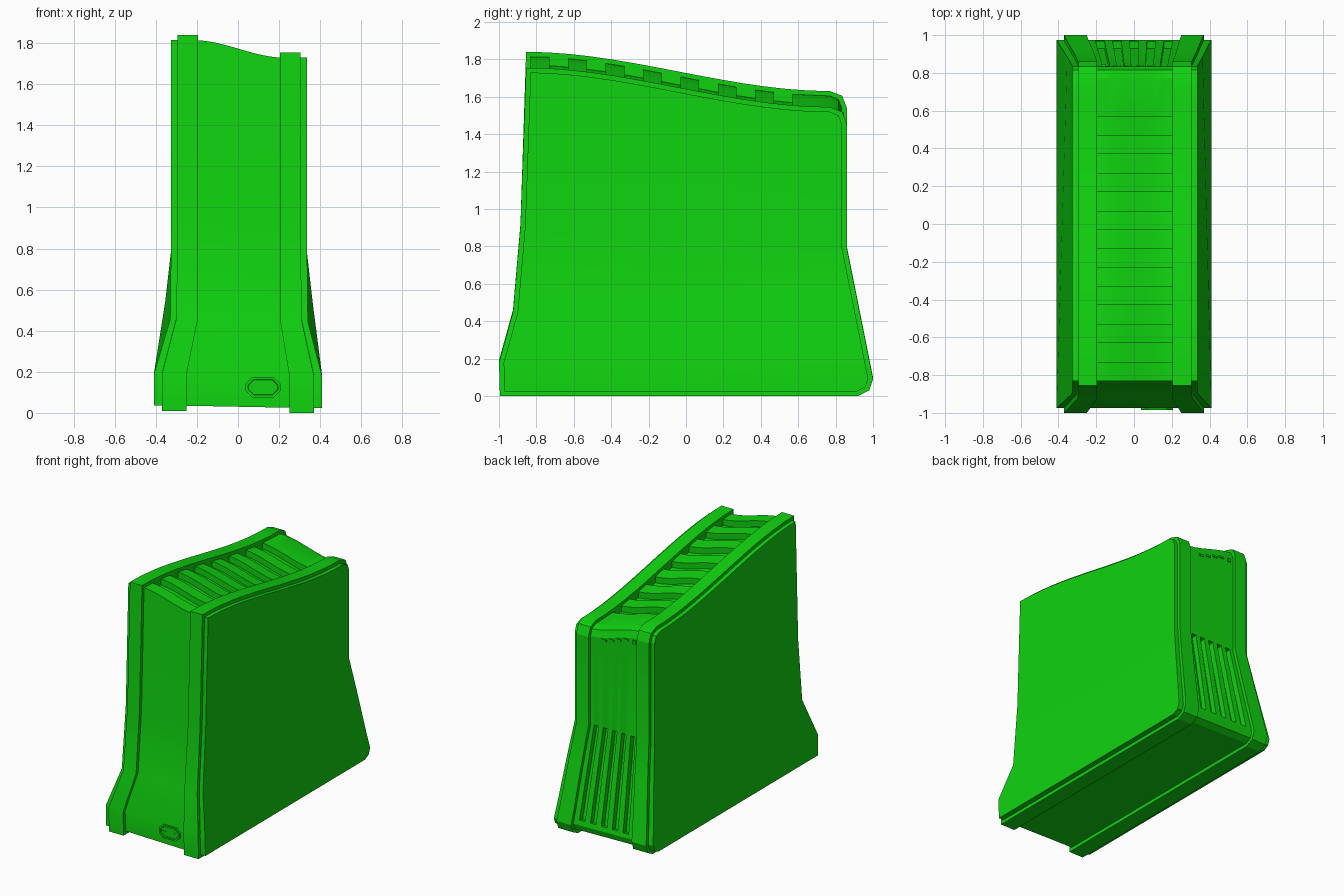
import bpy, bmesh
from mathutils import Vector

if "Cube" in bpy.data.objects:
    bpy.data.objects.remove(bpy.data.objects["Cube"])

green = bpy.data.materials.new("green")
green.diffuse_color = (0.005, 0.65, 0.005, 1)
green.use_nodes = True
green.node_tree.nodes["Principled BSDF"].inputs["Base Color"].default_value = green.diffuse_color


def smooth(t):
    return t * t * (3 - 2 * t)


def finish(name, bm):
    bmesh.ops.recalc_face_normals(bm, faces=bm.faces)
    me = bpy.data.meshes.new(name)
    bm.to_mesh(me)
    bm.free()
    ob = bpy.data.objects.new(name, me)
    bpy.context.collection.objects.link(ob)
    me.materials.append(green)
    return ob


def loft(name, rings, caps=None):
    """Skin a list of closed rings; caps is a list of index loops used on both ends."""
    bm = bmesh.new()
    vs = [[bm.verts.new(p) for p in r] for r in rings]
    n = len(rings[0])
    for a, b in zip(vs, vs[1:]):
        for i in range(n):
            j = (i + 1) % n
            bm.faces.new((a[i], a[j], b[j], b[i]))
    for ring in (vs[0], vs[-1]):
        for loop in caps or [range(n)]:
            bm.faces.new([ring[i] for i in loop])
    return finish(name, bm)


def box(name, c, size):
    bm = bmesh.new()
    bmesh.ops.create_cube(bm, size=1)
    for v in bm.verts:
        v.co = Vector(c) + Vector([v.co[i] * size[i] for i in range(3)])
    return finish(name, bm)


def inset(pts, d):
    """Mitred inward offset of the clockwise side outline."""
    out, n = [], len(pts)
    for i in range(n):
        a, p, b = (Vector(pts[k % n][:2]) for k in (i - 1, i, i + 1))
        u, v = (p - a).normalized(), (b - p).normalized()
        n1, n2 = Vector((u.y, -u.x)), Vector((v.y, -v.x))
        q = p + (n1 + n2) * (d / (1 + n1.dot(n2)))
        out.append((q.x, q.y) + tuple(pts[i][2:]))
    return out


def top_z(y):
    return 1.84 - 0.21 * smooth(min(1, max(0, (y + 0.855) / 1.625)))


# Side outline: y, z, then half widths of core, rim and side panel
UP, LOW = (0.2, 0.3, 0.33), (0.25, 0.37, 0.41)


def mix(t):
    return tuple(u + (l - u) * t for u, l in zip(UP, LOW))


STEPS = 14
outline = [(-0.995, 0.01) + LOW, (-1.0, 0.19) + LOW,
           (-0.925, 0.46, 0.2, 0.305, 0.335), (-0.885, 0.92) + UP]
for k in range(STEPS + 1):
    y = -0.855 + 1.625 * k / STEPS
    outline.append((y, top_z(y)) + UP)
outline += [(0.835, 1.605) + UP, (0.86, 1.54) + UP]
back = len(outline)
outline += [(0.86, 0.8) + UP, (0.91, 0.55) + mix(0.36), (0.976, 0.22) + mix(0.83),
            (1.0, 0.1) + LOW, (0.98, 0.04) + LOW, (0.92, 0.01) + LOW]
inner = inset(outline, 0.025)
side_caps = [list(range(3, back + 1)), [2, 3, back, back + 1],
             [1, 2, back + 1, back + 2], [0, 1] + list(range(back + 2, len(outline)))]


def place(y, z, x, t):
    """t = 0 on the tall left side, 1 on the lower right side."""
    drop = 0.01 * t + (0.075 * smooth(t) if z > 1.4 else 0)
    return (x + (0.005 if z > 0.4 else 0), y, z - drop)


# Rims and side panels, left and right
for side, t, word in ((-1, 0, "left"), (1, 1, "right")):
    def ring(pts, col, extra=0):
        return [place(p[0], p[1], side * (p[col] + extra), t) for p in pts]
    rim = loft(word + "_rim", [ring(outline, 2), ring(outline, 3)], side_caps)
    panel = loft(word + "_side_panel", [ring(inner, 3, -0.01), ring(inner, 4)], side_caps)

# Core with slatted top, lofted along an S-curve from the left to the right rim
core = inner[:5]
for k in range(8):
    y0 = -0.83 + 0.2 * k
    y1 = 0.77 if k == 7 else y0 + 0.1
    if k:
        core += [(y0, top_z(y0) - 0.07) + UP, (y0, top_z(y0) - 0.025) + UP]
    core.append((y1, top_z(y1) - 0.025) + UP)
    if k < 7:
        core.append((y1, top_z(y1) - 0.07) + UP)
core += inner[back - 2:]
N = 14
body = loft("core_body", [[place(p[0], p[1], (p[2] + 0.01) * (2 * i / N - 1), i / N) for p in core]
                          for i in range(N + 1)])

# Fanned vertical grooves in the lower back
A, B = Vector((0.86, 0.8)), Vector((1.0, 0.1))
nrm = Vector((0.98, 0.196))
cutters = []
for k in range(-2, 3):
    rings = []
    for t in (0.0, 0.95):
        p = A.lerp(B, t)
        cx, h = k * (0.076 + 0.015 * t) + 0.005 * (1 - t), 0.019 + 0.004 * t
        lo, hi = p - nrm * 0.065, p + nrm * 0.05
        rings.append([(cx - h, lo.x, lo.y), (cx + h, lo.x, lo.y),
                      (cx + h, hi.x, hi.y), (cx - h, hi.x, hi.y)])
    cut = loft("groove_cutter", rings)
    cut.hide_render = True
    cutters.append(cut)
bpy.context.view_layer.objects.active = body
for cut in cutters:
    m = body.modifiers.new("groove", 'BOOLEAN')
    m.operation, m.solver, m.object = 'DIFFERENCE', 'EXACT', cut
    bpy.ops.object.modifier_apply(modifier=m.name)
for cut in cutters:
    bpy.data.objects.remove(cut)


# Power socket on the lower front
def octagon(y, s):
    w, h, c = 0.085 - s, 0.05 - s, 0.033 - s * 0.5
    return [(0.122 + x, y, 0.125 + z) for x, z in
            ((-w, -h + c), (-w + c, -h), (w - c, -h), (w, -h + c),
             (w, h - c), (w - c, h), (-w + c, h), (-w, h - c))]


loft("socket", [octagon(-0.96, 0), octagon(-0.986, 0), octagon(-0.986, 0.012), octagon(-0.978, 0.014)])
for x in (0.08, 0.162):
    box("socket_pin", (x, -0.979, 0.125), (0.016, 0.006, 0.006))

# Indicator row and button on the upper back
for x in (-0.09, -0.03, 0.03, 0.09):
    z = place(0, 1.52, 0, (x + 0.2) / 0.4)[2]
    box("indicator", (x, 0.835, z), (0.04, 0.014, 0.014))
box("button", (-0.16, 0.835, 1.505), (0.025, 0.018, 0.025))

# Smooth the curved top, keep the hard edges
bpy.ops.object.select_all(action='DESELECT')
for ob in bpy.context.collection.objects:
    ob.select_set(True)
bpy.context.view_layer.objects.active = body
bpy.ops.object.shade_smooth_by_angle(angle=0.35)
